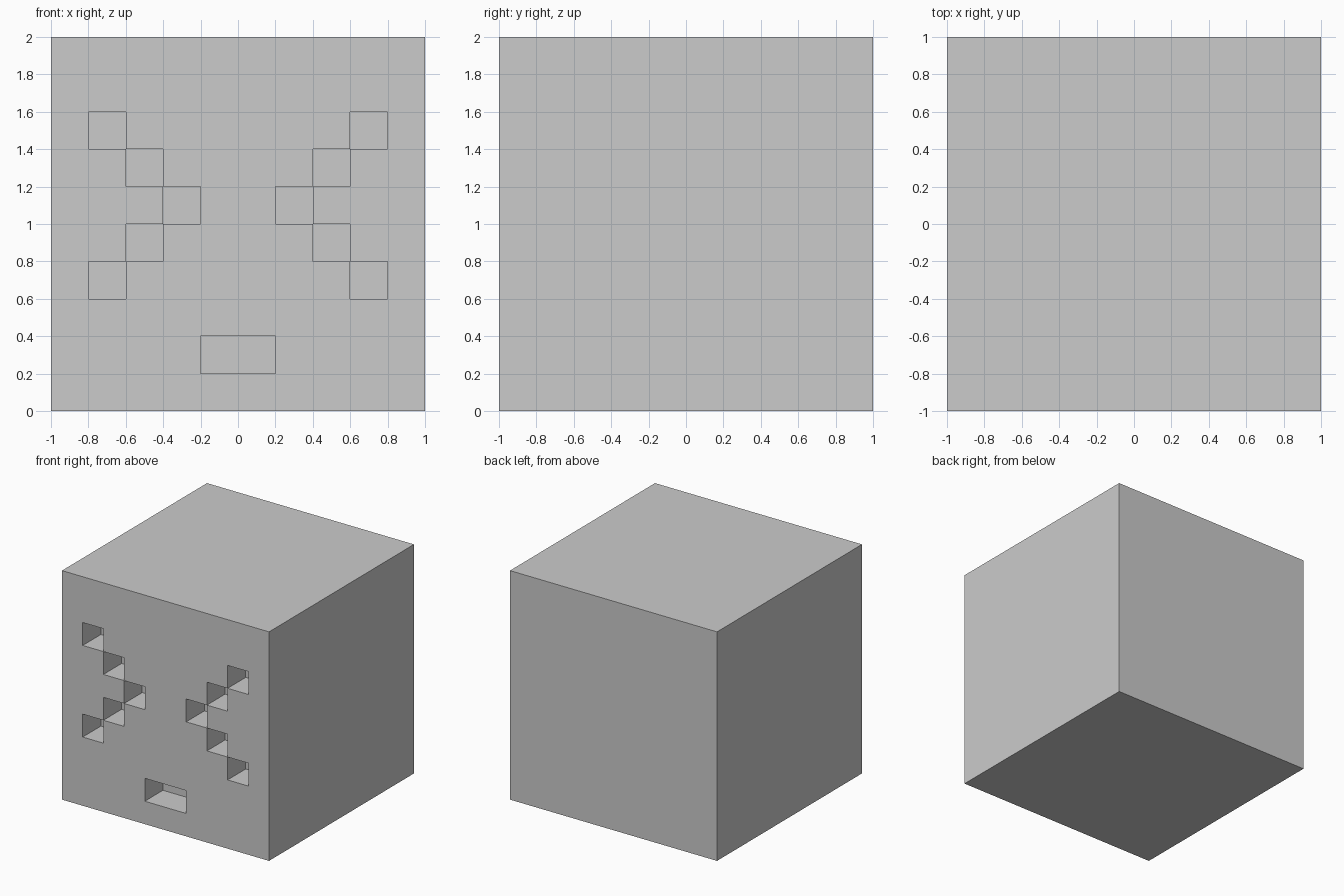
import bpy, bmesh
from mathutils import Matrix, Vector

if "Cube" in bpy.data.objects:
    bpy.data.objects.remove(bpy.data.objects["Cube"])

N, CELL, DEPTH = 10, 0.2, 0.25

# Pocket cells as (column, row) on the 10 x 10 front grid, counted from lower left
left_eye = [(1, 7), (2, 6), (3, 5), (2, 4), (1, 3)]
eyes = left_eye + [(N - 1 - c, r) for c, r in left_eye]
mouth = [(4, 1), (5, 1)]


def cell_of(face):
    c = face.calc_center_median()
    return int((c.x + 1) / CELL), int(c.z / CELL)


bm = bmesh.new()

# Front panel, facing -y
bmesh.ops.create_grid(bm, x_segments=N, y_segments=N, size=1,
                      matrix=Matrix.Translation((0, -1, 1)) @ Matrix.Rotation(1.5707963268, 4, 'X'))
front = {cell_of(f): f for f in bm.faces}

# Sides and back of the block
rim = [e for e in bm.edges if e.is_boundary]
ext = bmesh.ops.extrude_edge_only(bm, edges=rim)["geom"]
bmesh.ops.translate(bm, vec=Vector((0, 2, 0)),
                    verts=[g for g in ext if isinstance(g, bmesh.types.BMVert)])
bmesh.ops.contextual_create(bm, geom=[e for e in bm.edges if e.is_boundary])

# Square eye pockets and one wide mouth pocket, sunk into the front
mouth_face = bmesh.ops.dissolve_faces(bm, faces=[front[c] for c in mouth])["region"]
pockets = [front[c] for c in eyes] + mouth_face
sunk = bmesh.ops.extrude_discrete_faces(bm, faces=pockets)["faces"]
bmesh.ops.translate(bm, vec=Vector((0, DEPTH, 0)),
                    verts=list({v for f in sunk for v in f.verts}))

bmesh.ops.recalc_face_normals(bm, faces=bm.faces)
mesh = bpy.data.meshes.new("block_head")
bm.to_mesh(mesh)
bm.free()
bpy.context.collection.objects.link(bpy.data.objects.new("block_head", mesh))
